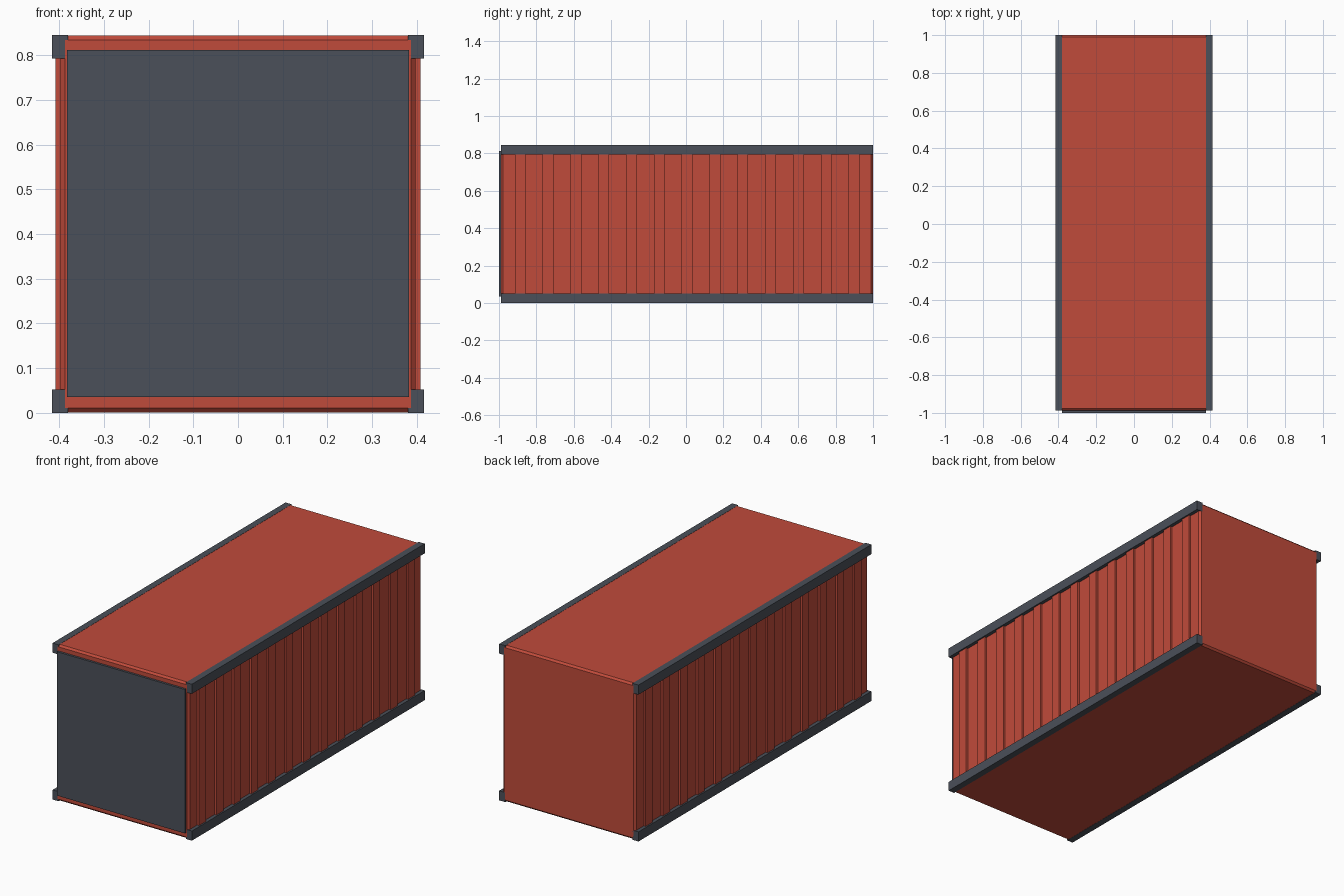
import bpy
import bmesh
from mathutils import Matrix, Vector

cube = bpy.data.objects.get("Cube")
if cube:
    bpy.data.objects.remove(cube, do_unlink=True)


def make_material(name, rgb):
    mat = bpy.data.materials.new(name)
    mat.use_nodes = True
    colour = (*rgb, 1.0)
    mat.diffuse_color = colour
    mat.node_tree.nodes["Principled BSDF"].inputs["Base Color"].default_value = colour
    return mat


red = make_material("painted red", (0.53, 0.07, 0.043))
grey = make_material("steel grey", (0.07, 0.08, 0.1))


def add_box(bm, low, high):
    low, high = Vector(low), Vector(high)
    size = Matrix.Diagonal((*(high - low), 1.0))
    bmesh.ops.create_cube(bm, size=1, matrix=Matrix.Translation((low + high) / 2) @ size)


def make_object(name, boxes, mat):
    bm = bmesh.new()
    for low, high in boxes:
        add_box(bm, low, high)
    mesh = bpy.data.meshes.new(name)
    bm.to_mesh(mesh)
    bm.free()
    mesh.materials.append(mat)
    obj = bpy.data.objects.new(name, mesh)
    bpy.context.collection.objects.link(obj)
    return obj


FRONT, BACK, TOP = -0.988, 1.0, 0.845
WALL, RIB, RAIL = 0.397, 0.408, 0.416
RAIL_INNER, RAIL_HEIGHT = 0.38, 0.052

# Chamfered container body
body = make_object("container_body",
                   [((-WALL, FRONT, 0.001), (WALL, BACK, TOP - 0.001))], red)
bevel = body.modifiers.new("edge_chamfer", "BEVEL")
bevel.width = 0.01
bevel.segments = 1

# Door panel on the front end
make_object("door_panel", [((-0.382, -1.0, 0.035), (0.382, FRONT + 0.01, 0.812))], grey)

# Long rails and wall ribs on each side
RIB_COUNT, RIB_STEP, RIB_HALF = 13, 0.1487, 0.029
middle = (FRONT + BACK) / 2
for side, sign in (("left", 1), ("right", -1)):
    def span(a, b):
        return sorted((a * sign, b * sign))

    x0, x1 = span(RAIL_INNER, RAIL)
    for level, z in (("bottom", 0.0), ("top", TOP - RAIL_HEIGHT)):
        make_object(f"{side}_{level}_rail",
                    [((x0, FRONT, z), (x1, BACK, z + RAIL_HEIGHT))], grey)

    x0, x1 = span(WALL - 0.01, RIB)
    ribs = []
    for i in range(RIB_COUNT):
        y = middle + (i - (RIB_COUNT - 1) / 2) * RIB_STEP
        ribs.append(((x0, y - RIB_HALF, RAIL_HEIGHT - 0.01),
                     (x1, y + RIB_HALF, TOP - RAIL_HEIGHT + 0.01)))
    make_object(f"{side}_wall_ribs", ribs, red)
